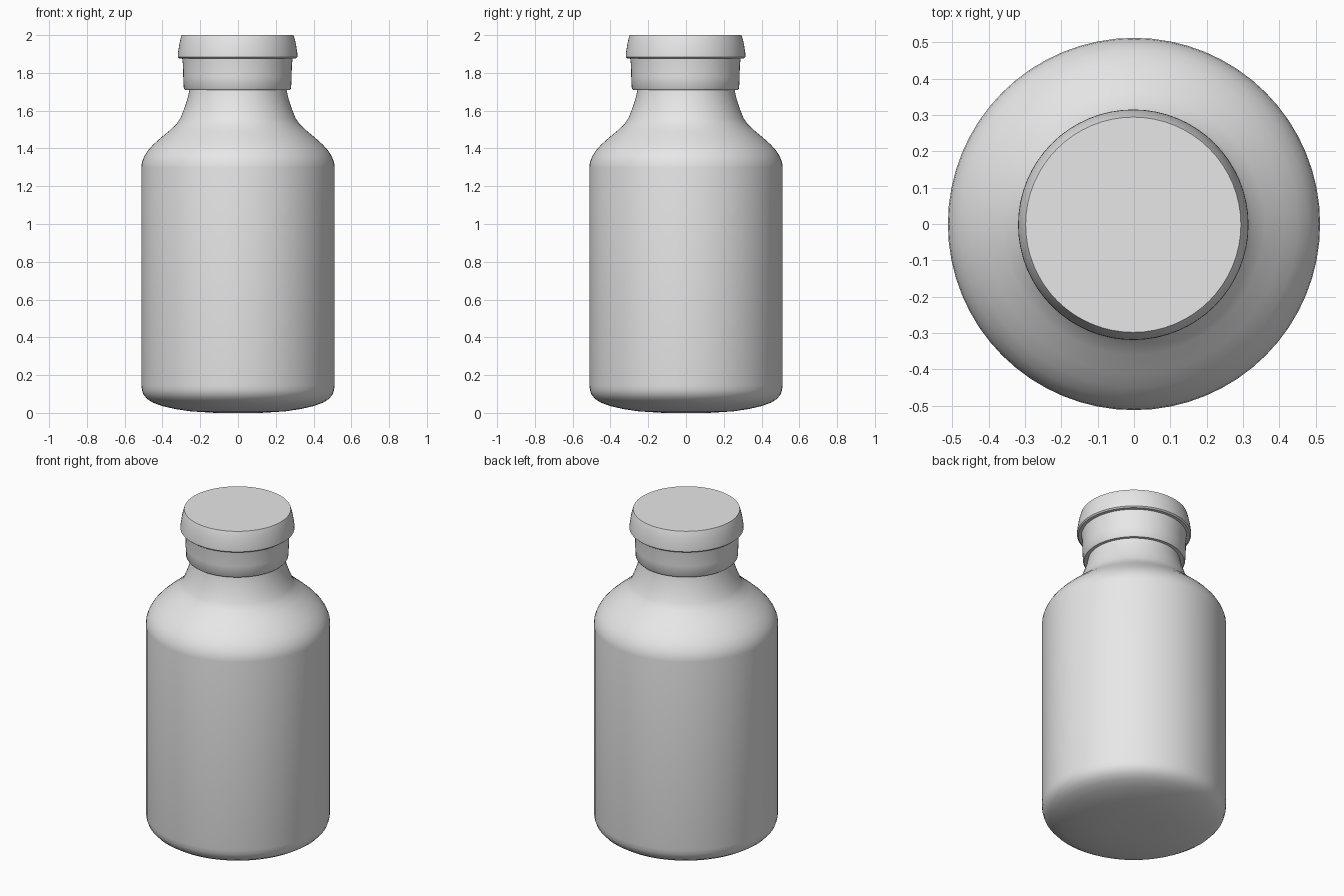
import bpy
import bmesh
from math import cos, sin, tau, radians

if "Cube" in bpy.data.objects:
    bpy.data.objects.remove(bpy.data.objects["Cube"], do_unlink=True)

SEGMENTS = 64

grey = bpy.data.materials.new("light grey")
grey.use_nodes = True
COLOUR = (0.8, 0.8, 0.8, 1)
grey.diffuse_color = COLOUR
grey.node_tree.nodes["Principled BSDF"].inputs["Base Color"].default_value = COLOUR


def lathe(name, profile, shift=0.0):
    """Turn (radius, height) points, listed bottom to top, around z and close both ends."""
    bm = bmesh.new()
    rings = []
    for r, z in profile:
        rings.append([bm.verts.new((r * cos(tau * i / SEGMENTS) + shift,
                                    r * sin(tau * i / SEGMENTS) + shift, z))
                      for i in range(SEGMENTS)])
    for low, high in zip(rings, rings[1:]):
        for i in range(SEGMENTS):
            j = (i + 1) % SEGMENTS
            bm.faces.new((low[i], low[j], high[j], high[i]))
    bm.faces.new(rings[0][::-1])
    bm.faces.new(rings[-1])
    mesh = bpy.data.meshes.new(name)
    bm.to_mesh(mesh)
    bm.free()
    mesh.materials.append(grey)
    obj = bpy.data.objects.new(name, mesh)
    bpy.context.collection.objects.link(obj)
    bpy.ops.object.select_all(action="DESELECT")
    obj.select_set(True)
    bpy.context.view_layer.objects.active = obj
    bpy.ops.object.shade_smooth_by_angle(angle=radians(35))
    return obj


# Bottle: shallow domed base, straight wall, sloping shoulder, flared neck
lathe("bottle_body", [
    (0.12, 0.0), (0.25, 0.008), (0.33, 0.02), (0.4, 0.036), (0.45, 0.054),
    (0.48, 0.073), (0.5, 0.096), (0.508, 0.118), (0.512, 0.145),
    (0.512, 1.3), (0.509, 1.325), (0.498, 1.355), (0.48, 1.385),
    (0.45, 1.419), (0.41, 1.455), (0.36, 1.497), (0.325, 1.53),
    (0.305, 1.56), (0.285, 1.61), (0.268, 1.66), (0.255, 1.72), (0.25, 1.8),
])

# Collar band around the neck
lathe("cap_collar", [
    (0.278, 1.71), (0.284, 1.718), (0.287, 1.78), (0.288, 1.84), (0.294, 1.89),
], -0.003)

# Tapered cap top
lathe("cap_top", [
    (0.309, 1.877), (0.317, 1.884), (0.316, 1.905), (0.309, 1.95),
    (0.302, 1.982), (0.296, 2.0),
], -0.002)
